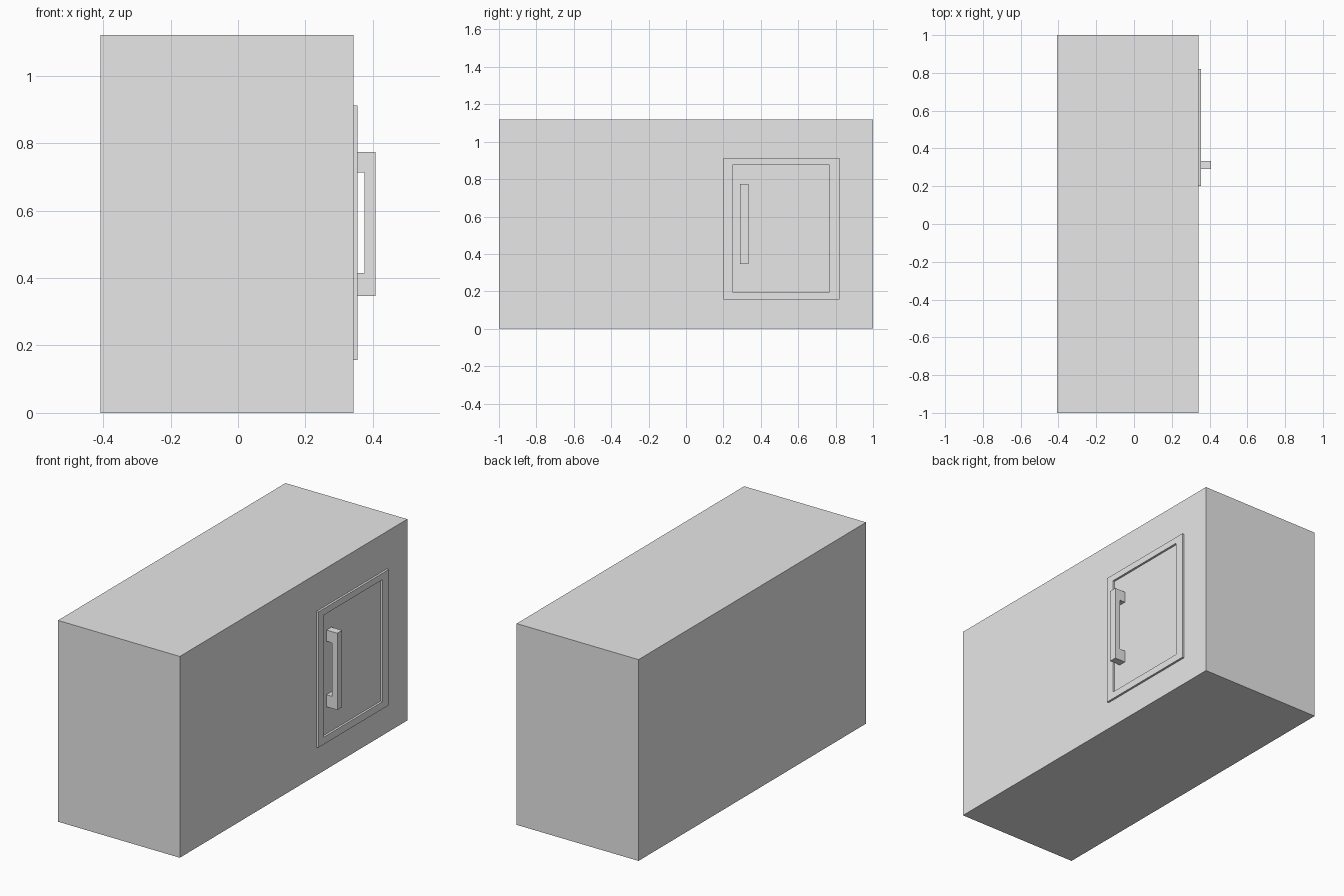
import bpy

if "Cube" in bpy.data.objects:
    bpy.data.objects.remove(bpy.data.objects["Cube"])

grey = bpy.data.materials.new("light grey")
grey.diffuse_color = (0.8, 0.8, 0.8, 1)
grey.use_nodes = True
grey.node_tree.nodes["Principled BSDF"].inputs["Base Color"].default_value = grey.diffuse_color


def prism(name, outline, place, start, end, hole=None):
    """Extrude an outline, with an optional matching hole, from start to end."""
    n = len(outline)
    loops = [outline] + ([hole] if hole else [])
    verts = [place(a, b, d) for loop in loops for d in (start, end) for a, b in loop]
    faces = []
    for k in range(len(loops)):
        o = 2 * n * k
        for i in range(n):
            j = (i + 1) % n
            side = (o + i, o + j, o + n + j, o + n + i)
            faces.append(side[::-1] if k else side)
    if hole:
        for i in range(n):
            j = (i + 1) % n
            faces.append((j, i, 2 * n + i, 2 * n + j))
            faces.append((n + i, n + j, 3 * n + j, 3 * n + i))
    else:
        faces += [tuple(reversed(range(n))), tuple(range(n, 2 * n))]
    mesh = bpy.data.meshes.new(name)
    mesh.from_pydata(verts, [], faces)
    mesh.materials.append(grey)
    obj = bpy.data.objects.new(name, mesh)
    bpy.context.collection.objects.link(obj)
    return obj


def rect(a0, a1, b0, b1):
    return [(a0, b0), (a1, b0), (a1, b1), (a0, b1)]


def along_x(a, b, d):
    return (d, a, b)


def along_y(a, b, d):
    return (a, -d, b)


WALL = 0.342  # side face carrying the door

# Main box
prism("body", rect(-1, 1, 0, 1.12), along_x, -0.408, WALL)

# Thin raised door frame
prism("door_frame", rect(0.20, 0.82, 0.157, 0.912), along_x, WALL, 0.354,
      hole=rect(0.248, 0.766, 0.197, 0.876))

# Bracket-shaped door handle
handle = [(WALL, 0.347), (0.408, 0.347), (0.408, 0.774), (WALL, 0.774),
          (WALL, 0.712), (0.375, 0.712), (0.375, 0.414), (WALL, 0.414)]
prism("door_handle", handle, along_y, -0.333, -0.29)
